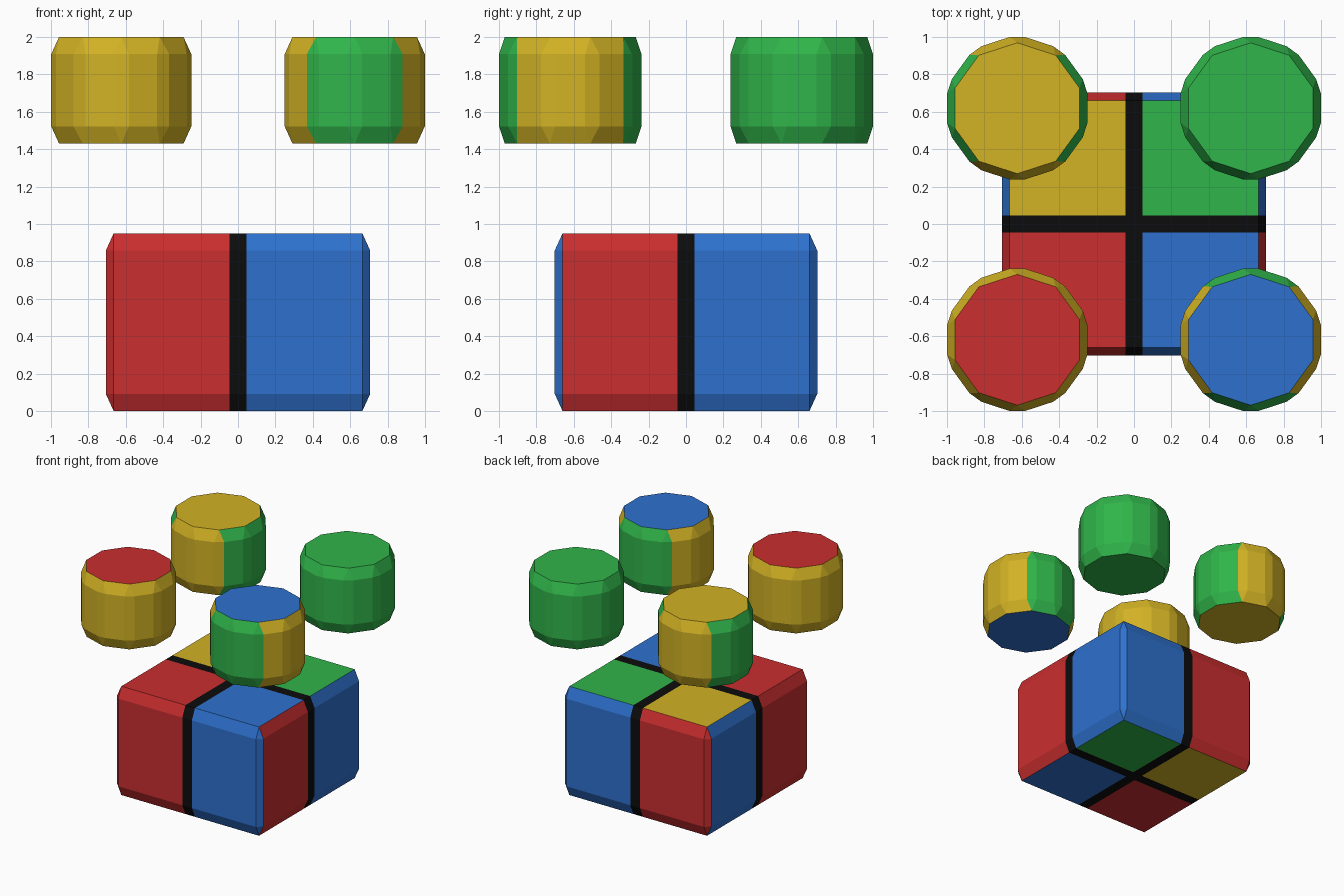
import bpy, bmesh
from mathutils import Matrix

if "Cube" in bpy.data.objects:
    bpy.data.objects.remove(bpy.data.objects["Cube"])


def material(name, rgb):
    lin = [(c / 255 / 12.92) if c < 11 else ((c / 255 + 0.055) / 1.055) ** 2.4 for c in rgb]
    m = bpy.data.materials.new(name)
    m.diffuse_color = (*lin, 1)
    m.use_nodes = True
    m.node_tree.nodes["Principled BSDF"].inputs["Base Color"].default_value = m.diffuse_color
    return m


RED, BLUE, YELLOW, GREEN, BLACK = range(5)
MATS = [material("red", (202, 46, 47)), material("blue", (46, 113, 206)),
        material("yellow", (210, 178, 36)), material("green", (48, 181, 74)),
        material("black", (12, 12, 12))]
QUADRANT = {(-1, -1): RED, (1, -1): BLUE, (-1, 1): YELLOW, (1, 1): GREEN}
BEVEL, STRETCH = 0.042, 2.2      # bevels are stretched along z
SEAM = 0.046                     # half width of the black seam


def bevel_and_stretch(bm):
    bmesh.ops.bevel(bm, geom=bm.edges[:], offset=BEVEL, offset_type='OFFSET',
                    segments=1, profile=0.5, affect='EDGES')
    bmesh.ops.scale(bm, vec=(1, 1, STRETCH), verts=bm.verts)
    bm.normal_update()


def finish(bm, name, rule, location):
    for f in bm.faces:
        f.material_index = rule(f.calc_center_median(), f.normal)
    mesh = bpy.data.meshes.new(name)
    bm.to_mesh(mesh)
    bm.free()
    for m in MATS:
        mesh.materials.append(m)
    ob = bpy.data.objects.new(name, mesh)
    ob.location = location
    bpy.context.collection.objects.link(ob)


def faces_y(n):
    # corner bevels belong to the front and back sides
    return abs(n.y) > abs(n.x) - 0.01


# Block: bevelled box with seams cut along both axes
W, D, H = 1.414, 1.404, 0.95
bm = bmesh.new()
bmesh.ops.create_cube(bm, size=1, matrix=Matrix.Diagonal((W, D, H / STRETCH, 1)))
bevel_and_stretch(bm)
for axis in ((1, 0, 0), (0, 1, 0)):
    for s in (-SEAM, SEAM):
        bmesh.ops.bisect_plane(bm, geom=bm.verts[:] + bm.edges[:] + bm.faces[:],
                               plane_co=[a * s for a in axis], plane_no=axis)
bm.normal_update()


def block_colour(c, n):
    if min(abs(c.x), abs(c.y)) < SEAM:
        return BLACK
    if abs(n.z) > 0.99:
        return QUADRANT[(1 if c.x > 0 else -1, 1 if c.y > 0 else -1)]
    return BLUE if (c.x if faces_y(n) else c.y) > 0 else RED


finish(bm, "block", block_colour, (0, 0, H / 2))

# Four floating ten-sided buttons: cap colour, front/back colour, side colour
BUTTONS = [("front_left_button", -1, -1, YELLOW, YELLOW),
           ("front_right_button", 1, -1, GREEN, YELLOW),
           ("back_left_button", -1, 1, YELLOW, GREEN),
           ("back_right_button", 1, 1, GREEN, GREEN)]
R, BH = 0.394, 0.57
for name, sx, sy, col_y, col_x in BUTTONS:
    bm = bmesh.new()
    bmesh.ops.create_cone(bm, cap_ends=True, segments=10, radius1=R, radius2=R,
                          depth=BH / STRETCH)
    bevel_and_stretch(bm)

    def button_colour(c, n):
        if abs(n.z) > 0.99:
            return QUADRANT[(sx, sy)]
        return col_y if faces_y(n) else col_x

    finish(bm, name, button_colour, (sx * 0.624, sy * 0.619, 2 - BH / 2))
